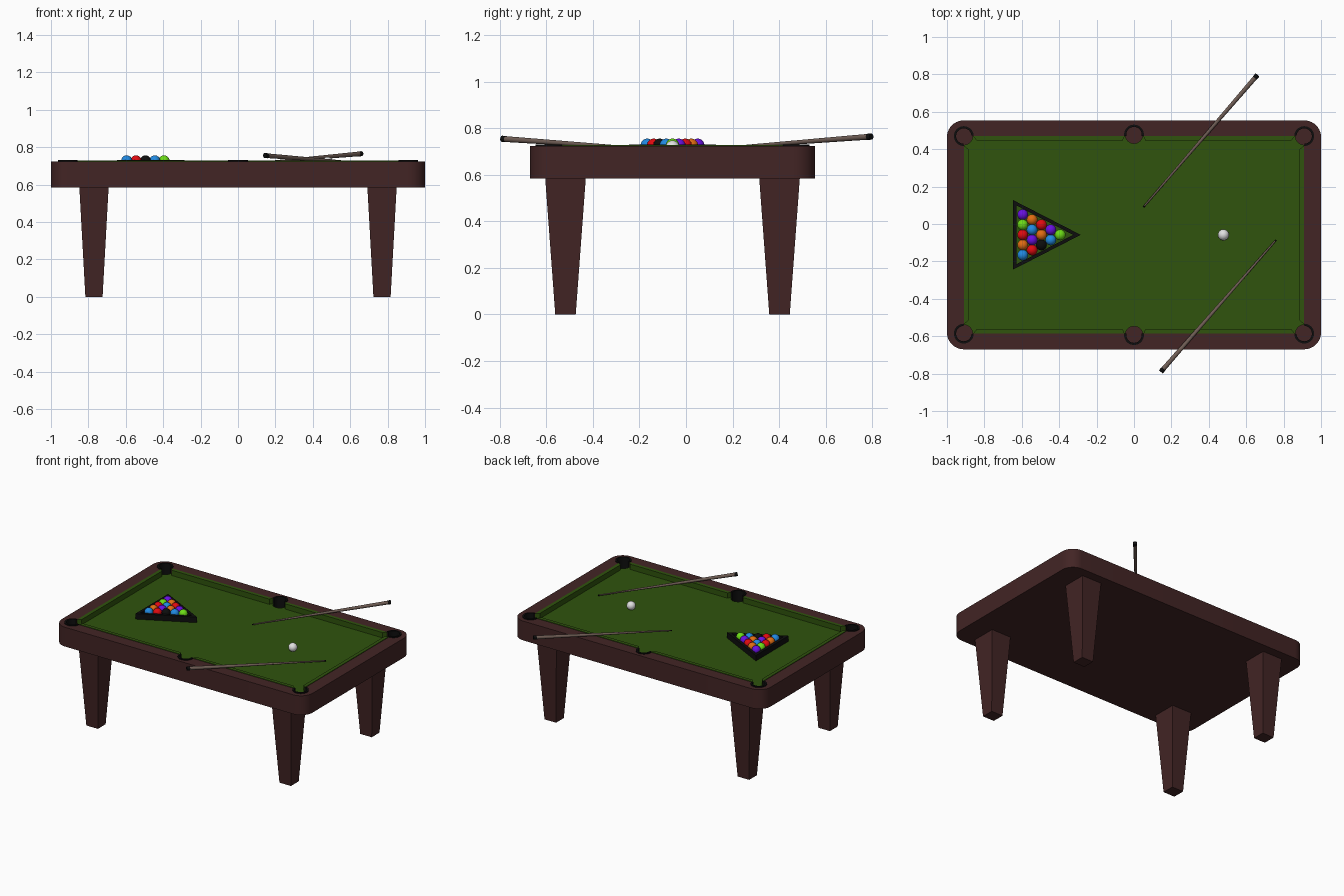
import bpy, bmesh, math
from mathutils import Vector

if "Cube" in bpy.data.objects:
    bpy.data.objects.remove(bpy.data.objects["Cube"])

CY = -0.058            # table centre in y
HX, HY = 0.91, 0.528   # half size of the playing area
BED, TOP = 0.69, 0.724


def mat(name, r, g, b):
    m = bpy.data.materials.new(name)
    m.diffuse_color = (r, g, b, 1)
    m.use_nodes = True
    m.node_tree.nodes["Principled BSDF"].inputs["Base Color"].default_value = m.diffuse_color
    return m


M = {
    "wood": mat("dark brown wood", 0.055, 0.018, 0.018),
    "cloth": mat("green cloth", 0.029, 0.088, 0.004),
    "black": mat("black", 0.004, 0.004, 0.004),
    "cue": mat("greyish brown cue", 0.16, 0.11, 0.09),
    "white": mat("white", 0.75, 0.75, 0.75),
    "purple": mat("purple", 0.14, 0.005, 0.75),
    "orange": mat("orange", 0.75, 0.15, 0.006),
    "blue": mat("blue", 0.015, 0.25, 0.75),
    "red": mat("red", 0.75, 0.003, 0.005),
    "lime": mat("lime green", 0.15, 0.72, 0.008),
}


def make(name, bm, m, smooth=None):
    bmesh.ops.recalc_face_normals(bm, faces=bm.faces)
    me = bpy.data.meshes.new(name)
    bm.to_mesh(me)
    bm.free()
    ob = bpy.data.objects.new(name, me)
    bpy.context.collection.objects.link(ob)
    me.materials.append(M[m])
    if smooth:
        bpy.ops.object.select_all(action='DESELECT')
        ob.select_set(True)
        bpy.context.view_layer.objects.active = ob
        bpy.ops.object.shade_smooth_by_angle(angle=math.radians(smooth))
    return ob


def prism(name, pts, z0, z1, m, smooth=None):
    """Extrude a flat outline between two heights."""
    bm = bmesh.new()
    f = bm.faces.new([bm.verts.new((x, y, z0)) for x, y in pts])
    r = bmesh.ops.extrude_face_region(bm, geom=[f])
    for v in r['geom']:
        if isinstance(v, bmesh.types.BMVert):
            v.co.z = z1
    return make(name, bm, m, smooth)


def rect(hx, hy):
    return [(-hx, CY - hy), (hx, CY - hy), (hx, CY + hy), (-hx, CY + hy)]


def arc(cx, cy, r, a0, a1, n):
    return [(cx + r * math.cos(a0 + (a1 - a0) * i / n),
             cy + r * math.sin(a0 + (a1 - a0) * i / n)) for i in range(n + 1)]


def cut(ob, cutter):
    cutter.hide_render = True
    md = ob.modifiers.new("cut", 'BOOLEAN')
    md.operation, md.object, md.solver = 'DIFFERENCE', cutter, 'EXACT'
    bpy.ops.object.select_all(action='DESELECT')
    ob.select_set(True)
    bpy.context.view_layer.objects.active = ob
    bpy.ops.object.modifier_apply(modifier=md.name)
    bpy.data.objects.remove(cutter)


# table frame with rounded corners and a recess for the bed
R, FX, FY = 0.09, 1.0, 0.612
outline = []
for k, (sx, sy) in enumerate([(1, 1), (-1, 1), (-1, -1), (1, -1)]):
    a = k * math.pi / 2
    outline += arc(sx * (FX - R), CY + sy * (FY - R), R, a, a + math.pi / 2, 10)
frame = prism("table_frame", outline, 0.585, TOP, "wood")
cut(frame, prism("recess_cutter", rect(HX, HY), 0.66, 0.9, "wood"))
bed = prism("cloth_bed", rect(HX, HY), 0.655, BED, "cloth")

# pockets: holes through bed and rails, with black C shaped liners
pockets = [(sx * HX, CY + sy * (HY + (0.008 if sx == 0 else 0)))
           for sx in (-1, 0, 1) for sy in (-1, 1)]
for px, py in pockets:
    circle = arc(px, py, 0.047, 0, 2 * math.pi, 32)[:-1]
    cut(frame, prism("pocket_cutter", circle, 0.648, 0.9, "wood"))
    cut(bed, prism("bed_cutter", circle, 0.6, 0.9, "wood"))
    out = math.atan2(math.copysign(1, py - CY), px / HX)
    half = math.radians(100 if px == 0 else 132)
    ring = (arc(px, py, 0.053, out - half, out + half, 28)
            + arc(px, py, 0.041, out + half, out - half, 28))
    prism("pocket_liner", ring, 0.649, 0.731, "black", 30)
bpy.ops.object.select_all(action='DESELECT')
for ob in (frame, bed):
    ob.select_set(True)
    bpy.context.view_layer.objects.active = ob
bpy.ops.object.shade_smooth_by_angle(angle=math.radians(30))

# cushions, tapered at the pockets
W, G = 0.025, 0.05
for s in (-1, 1):
    yo, yi = CY + s * HY, CY + s * (HY - W)
    for t in (-1, 1):
        a, b = t * G, t * (HX - G)
        prism("long_cushion", [(a, yo), (b, yo), (b - t * 0.02, yi), (a + t * 0.012, yi)],
              BED - 0.005, 0.728, "cloth")
    xo, xi, e = s * HX, s * (HX - W), HY - G
    prism("end_cushion", [(xo, CY - e), (xo, CY + e), (xi, CY + e - 0.02), (xi, CY - e + 0.02)],
          BED - 0.005, 0.728, "cloth")

# tapered square legs
for sx in (-1, 1):
    for sy in (-1, 1):
        bm = bmesh.new()
        bmesh.ops.create_cube(bm, size=1)
        for v in bm.verts:
            top = v.co.z > 0
            wx, wy = (0.157, 0.175) if top else (0.092, 0.088)
            v.co = (sx * 0.77 + v.co.x * wx, CY + sy * 0.46 + v.co.y * wy,
                    0.59 if top else 0)
        make("leg", bm, "wood")


def ball(name, x, y, z, r, m):
    bm = bmesh.new()
    bmesh.ops.create_uvsphere(bm, u_segments=24, v_segments=16, radius=r)
    bmesh.ops.translate(bm, verts=bm.verts, vec=(x, y, z))
    make(name, bm, m, 60)


# racked balls, column by column towards the apex
rows = ["purple lime red orange blue", "orange blue purple red",
        "red orange black", "purple blue", "lime"]
for i, row in enumerate(rows):
    cols = row.split()
    for j, c in enumerate(cols):
        ball(c + "_ball", -0.595 + 0.05 * i, CY + 0.054 * ((len(cols) - 1) / 2 - j),
             0.727, 0.029, c)
ball("cue_ball", 0.478, CY, 0.718, 0.03, "white")

# triangular rack
AX, BX, HB = -0.285, -0.647, 0.186
bm = bmesh.new()
loops = []
for z in (BED, 0.73):
    for (a, b, h) in ((AX, BX, HB), (AX - 0.04, BX + 0.02, HB - 0.03)):
        loops.append([bm.verts.new((x, CY + y, z)) for x, y in ((a, 0), (b, h), (b, -h))])
for p, q in ((0, 1), (2, 3), (0, 2), (1, 3)):
    for i in range(3):
        j = (i + 1) % 3
        bm.faces.new((loops[p][i], loops[p][j], loops[q][j], loops[q][i]))
make("triangle_rack", bm, "black")


# cues: tapered shaft with black butt cap and tip
def rod(name, p, q, r0, r1, m):
    bm = bmesh.new()
    d = q - p
    bmesh.ops.create_cone(bm, cap_ends=True, segments=16, radius1=r0, radius2=r1, depth=d.length)
    bm.transform(d.to_track_quat('Z', 'Y').to_matrix().to_4x4())
    bmesh.ops.translate(bm, verts=bm.verts, vec=(p + q) / 2)
    make(name, bm, m, 40)


for butt, tip in (((0.66, 0.797, 0.765), (0.05, 0.09, 0.71)),
                  ((0.144, -0.79, 0.755), (0.76, -0.085, 0.706))):
    b, t = Vector(butt), Vector(tip)
    rod("cue_butt_cap", b, b.lerp(t, 0.022), 0.0135, 0.0135, "black")
    rod("cue_shaft", b.lerp(t, 0.022), b.lerp(t, 0.99), 0.0125, 0.0045, "cue")
    rod("cue_tip", b.lerp(t, 0.99), t, 0.0045, 0.004, "black")
